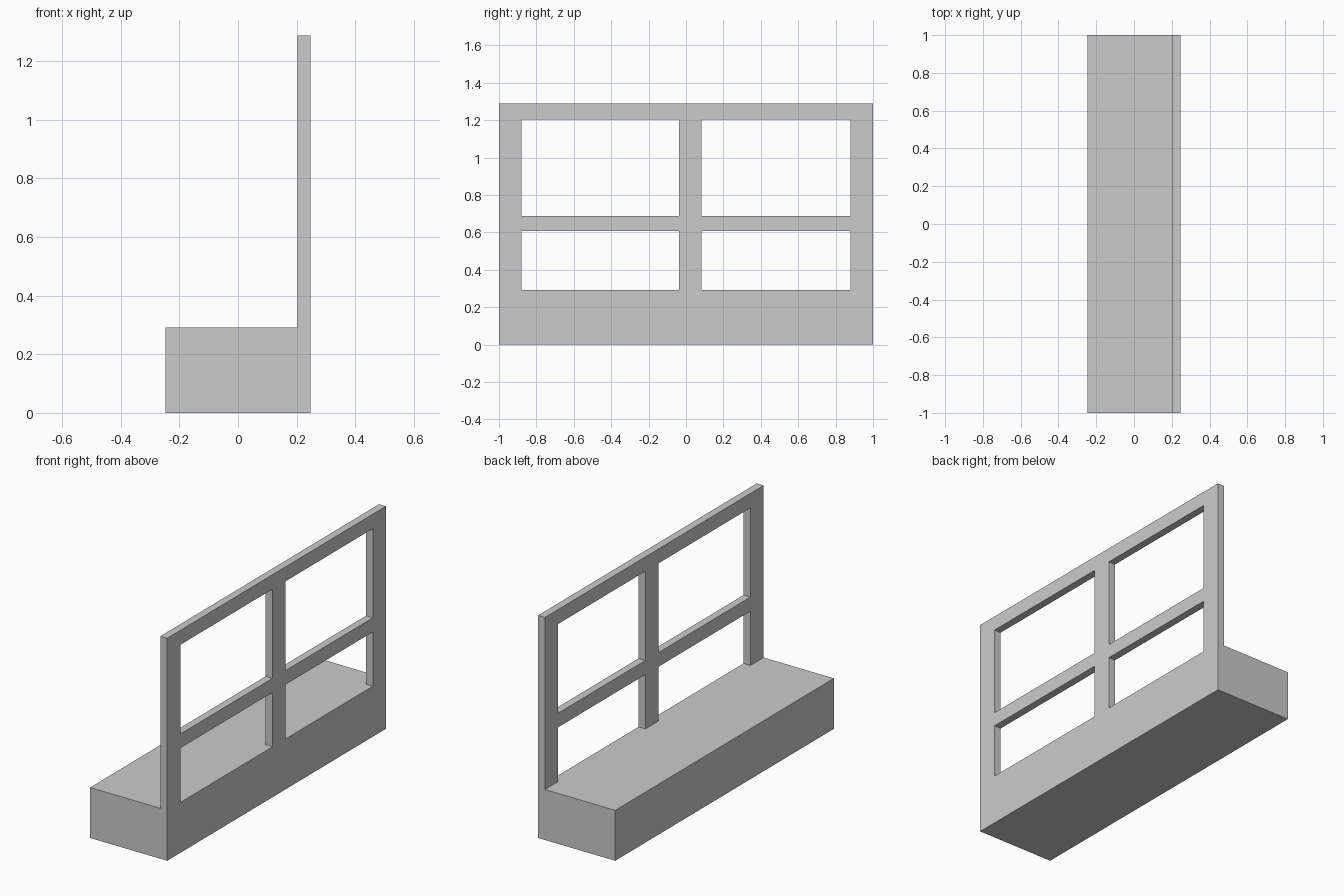
import bpy
import bmesh
from mathutils import Vector

if "Cube" in bpy.data.objects:
    bpy.data.objects.remove(bpy.data.objects["Cube"])


def box(name, lo, hi):
    """Axis-aligned box between two corners."""
    lo, hi = Vector(lo), Vector(hi)
    bm = bmesh.new()
    bmesh.ops.create_cube(bm, size=1)
    for v in bm.verts:
        v.co = (lo + hi) / 2 + v.co * (hi - lo)
    mesh = bpy.data.meshes.new(name)
    bm.to_mesh(mesh)
    bm.free()
    obj = bpy.data.objects.new(name, mesh)
    bpy.context.collection.objects.link(obj)
    return obj


HALF_X = 0.247
FRAME_X = 0.203      # inner face of the frame
BASE_Z = 0.292
TOP_Z = 1.288

# Solid base block
box("base", (-HALF_X, -1, 0), (HALF_X, 1, BASE_Z))

# Upright posts; the middle one sits slightly off centre
posts = [("end_post_front", -1.0, -0.88),
         ("middle_post", -0.037, 0.082),
         ("end_post_back", 0.88, 1.0)]
for name, y0, y1 in posts:
    box(name, (FRAME_X, y0, BASE_Z), (HALF_X, y1, TOP_Z))

# Horizontal rails spanning each gap between posts
rails = [("middle_rail", 0.606, 0.688), ("top_rail", 1.204, TOP_Z)]
for side, (a, b) in zip(("front", "back"), zip(posts, posts[1:])):
    for name, z0, z1 in rails:
        box(f"{name}_{side}", (FRAME_X, a[2], z0), (HALF_X, b[1], z1))
